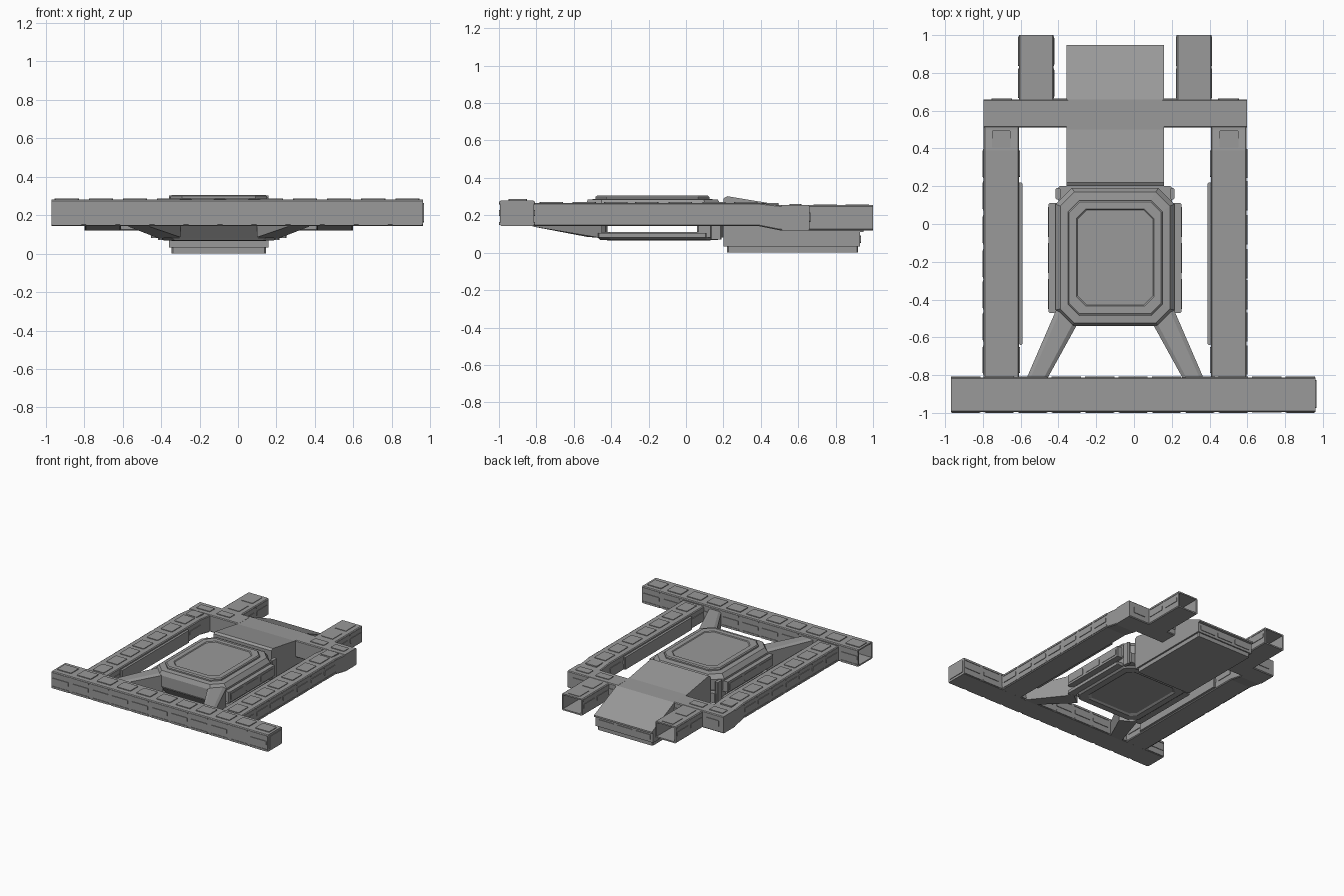
import bpy, bmesh

if "Cube" in bpy.data.objects:
    bpy.data.objects.remove(bpy.data.objects["Cube"])

CX = -0.10  # the frame behind the front bar is symmetric about this x

GREY = bpy.data.materials.new("dark_grey")
GREY.diffuse_color = (.32, .32, .32, 1)
GREY.use_nodes = True
GREY.node_tree.nodes["Principled BSDF"].inputs["Base Color"].default_value = GREY.diffuse_color


def finish(name, bm, mirror=False, wall=0.0):
    bmesh.ops.recalc_face_normals(bm, faces=bm.faces[:])
    me = bpy.data.meshes.new(name)
    bm.to_mesh(me)
    bm.free()
    me.materials.append(GREY)
    ob = bpy.data.objects.new(name, me)
    ob.location.x = CX
    bpy.context.collection.objects.link(ob)
    if wall:
        s = ob.modifiers.new("wall", 'SOLIDIFY')
        s.thickness = wall
        s.offset = -1
    if mirror:
        ob.modifiers.new("mirror", 'MIRROR')
    return ob


def loft(bm, loops, cap0=True, cap1=True):
    rings = [[bm.verts.new(p) for p in lp] for lp in loops]
    n = len(rings[0])
    for a, b in zip(rings, rings[1:]):
        for i in range(n):
            j = (i + 1) % n
            bm.faces.new((a[i], a[j], b[j], b[i]))
    if cap0:
        bm.faces.new(rings[0][::-1])
    if cap1:
        bm.faces.new(rings[-1])


def octagon(a0, a1, b0, b1, c):
    return [(a0 + c, b0), (a1 - c, b0), (a1, b0 + c), (a1, b1 - c),
            (a1 - c, b1), (a0 + c, b1), (a0, b1 - c), (a0, b0 + c)]


def beam(name, axis, c0, c1, ts, zfun, caps=(False, False), mirror=True):
    """Hollow beam with slightly chamfered edges through the stations ts."""
    loops = []
    for t in ts:
        sec = octagon(c0, c1, *zfun(t), .006)
        loops.append([(t, c, z) if axis == 'x' else (c, t, z) for c, z in sec])
    bm = bmesh.new()
    loft(bm, loops, *caps)
    return finish(name, bm, mirror, .012)


def pads(name, items, mirror=True):
    """Raised panels: (centre, size); the thin direction has sharp sides."""
    bm = bmesh.new()
    for c, s in items:
        k = min(range(3), key=lambda i: s[i])
        u, v = [i for i in range(3) if i != k]
        loops = []
        for off in (-.5, .5):
            lp = []
            for a, b in octagon(-s[u] / 2, s[u] / 2, -s[v] / 2, s[v] / 2, .004):
                p = list(c)
                p[u] += a
                p[v] += b
                p[k] += off * s[k]
                lp.append(p)
            loops.append(lp)
        loft(bm, loops)
    return finish(name, bm, mirror)


def stack(name, levels, mirror=False):
    """Solid from chamfered rectangles (x0, x1, y0, y1, chamfer, z)."""
    bm = bmesh.new()
    loft(bm, [[(x, y, l[5]) for x, y in octagon(*l[:5])] for l in levels])
    return finish(name, bm, mirror)


def box(name, x0, x1, y0, y1, z0, z1, mirror=False, c=.006):
    return stack(name, [(x0, x1, y0, y1, c, z0), (x0, x1, y0, y1, c, z1)], mirror)


# front bar, open at its left end
px = [-.79 + .177 * i for i in range(11)]
beam("front_bar", 'x', -.995, -.812, (-.87, 1.062), lambda t: (.144, .28),
     (False, True), False)
pads("front_bar_top_panels", [((x, -.9, .28), (.125, .1, .012)) for x in px], False)
pads("front_bar_side_panels",
     [((x, y, .212), (.145, .01, .034)) for x in px for y in (-.995, -.812)
      if not .72 < x < .86 or y > -.9], False)
pads("front_bar_edge_strips",
     [((x, y, z), (.155, .008, .016)) for x in px for y in (-.995, -.812)
      for z in (.266, .155)], False)
pads("front_bar_end_panel", [((1.062, -.9, .212), (.01, .15, .1))], False)


# side rails, dropping slightly towards the rear
def drop(y):
    f = min(max((y - .39) / .11, 0), 1)
    return .142 - .022 * f, .266 - .012 * f


py = [-.72, -.545, -.375, -.21, -.03, .15, .32]
beam("side_rail", 'y', .508, .696, (-.815, .39, .5, .53), drop)
pads("side_rail_top_panels", [((.603, y, .266), (.1, .125, .01)) for y in py]
     + [((.603, .45, .262), (.1, .09, .01))])
pads("side_rail_side_panels",
     [((x, y, .207), (.01, .14, .034)) for y in py for x in (.508, .696)])
pads("side_rail_edge_strips",
     [((.696, y, z), (.008, .155, .014)) for y in py for z in (.252, .155)])
box("rail_inner_skirt", .49, .51, -.64, .22, .15, .25, True)

# rear cross beam and open rear posts
beam("rear_cross_beam", 'x', .51, .66, (.25, .697), lambda t: (.12, .256), (False, True))
pads("rear_cross_beam_panels", [((x, .585, .256), (.12, .065, .01)) for x in (.6, .42)]
     + [((x, .66, .19), (.11, .01, .05)) for x in (.6, .29)])
beam("rear_post", 'y', .326, .51, (.645, 1.0), lambda t: (.12, .254))
pads("rear_post_top_panels", [((.418, y, .254), (.1, .125, .008)) for y in (.745, .915)])
pads("rear_post_side_panels",
     [((x, y, .19), (.008, .14, .036)) for y in (.745, .915) for x in (.326, .51)])
pads("rear_post_edge_strips",
     [((x, y, .24), (.006, .155, .014)) for y in (.745, .915) for x in (.326, .51)])

# central hub: upper deck, lower tray, and walls leaving the sides open
stack("hub_deck", [(-.3, .3, -.53, .18, .08, .146), (-.315, .315, -.54, .19, .085, .165),
                   (-.315, .315, -.54, .19, .085, .25), (-.29, .29, -.525, .17, .075, .284),
                   (-.25, .25, -.485, .125, .06, .287), (-.25, .25, -.485, .125, .06, .298),
                   (-.243, .243, -.475, .117, .055, .305), (-.205, .205, -.435, .08, .05, .305),
                   (-.2, .2, -.43, .075, .05, .299)])
stack("hub_tray", [(-.22, .22, -.39, .1, .04, .076), (-.235, .235, -.405, .115, .04, .066),
                   (-.285, .285, -.46, .17, .06, .068), (-.3, .3, -.47, .17, .06, .08),
                   (-.3, .3, -.47, .17, .06, .11)])
stack("hub_front_wall", [(-.21, .21, -.47, -.42, .01, .08), (-.25, .25, -.53, -.42, .01, .15)])
box("hub_rear_wall", -.3, .3, .06, .2, .08, .16)
box("hub_rear_rib", .29, .315, .13, .19, .07, .25, True)
box("hub_side_pod", .29, .352, -.47, .11, .08, .105, True)
box("hub_side_pod_cover", .29, .352, -.47, .11, .15, .235, True)
pads("hub_side_pod_panels", [((.352, y, .192), (.006, .16, .05)) for y in (-.37, -.18, .01)])

# diagonal arms from the front bar to the hub
bm = bmesh.new()
loft(bm, [[(.36, -.82, .14), (.47, -.82, .14), (.47, -.82, .25), (.45, -.82, .262),
           (.38, -.82, .262), (.36, -.82, .25)],
          [(.2, -.53, .085), (.31, -.45, .078), (.31, -.45, .25), (.29, -.46, .262),
           (.22, -.52, .262), (.2, -.53, .25)]])
finish("diagonal_arm", bm, True)

# rear block: side profile with a tail slope swept across x, on a base plate
prof = [(.2, .032), (.93, .032), (.93, .11), (.948, .112), (.948, .125), (.66, .254),
        (.5, .256), (.22, .302), (.2, .29)]
bm = bmesh.new()
loft(bm, [[(x, y, z) for y, z in prof] for x in (-.258, .258)])
finish("rear_block", bm)
box("rear_block_base", -.245, .245, .22, .92, 0, .035)
pads("rear_block_back_panels",
     [((x, .93, .072), (.14, .01, .04)) for x in (-.165, 0, .165)], False)
